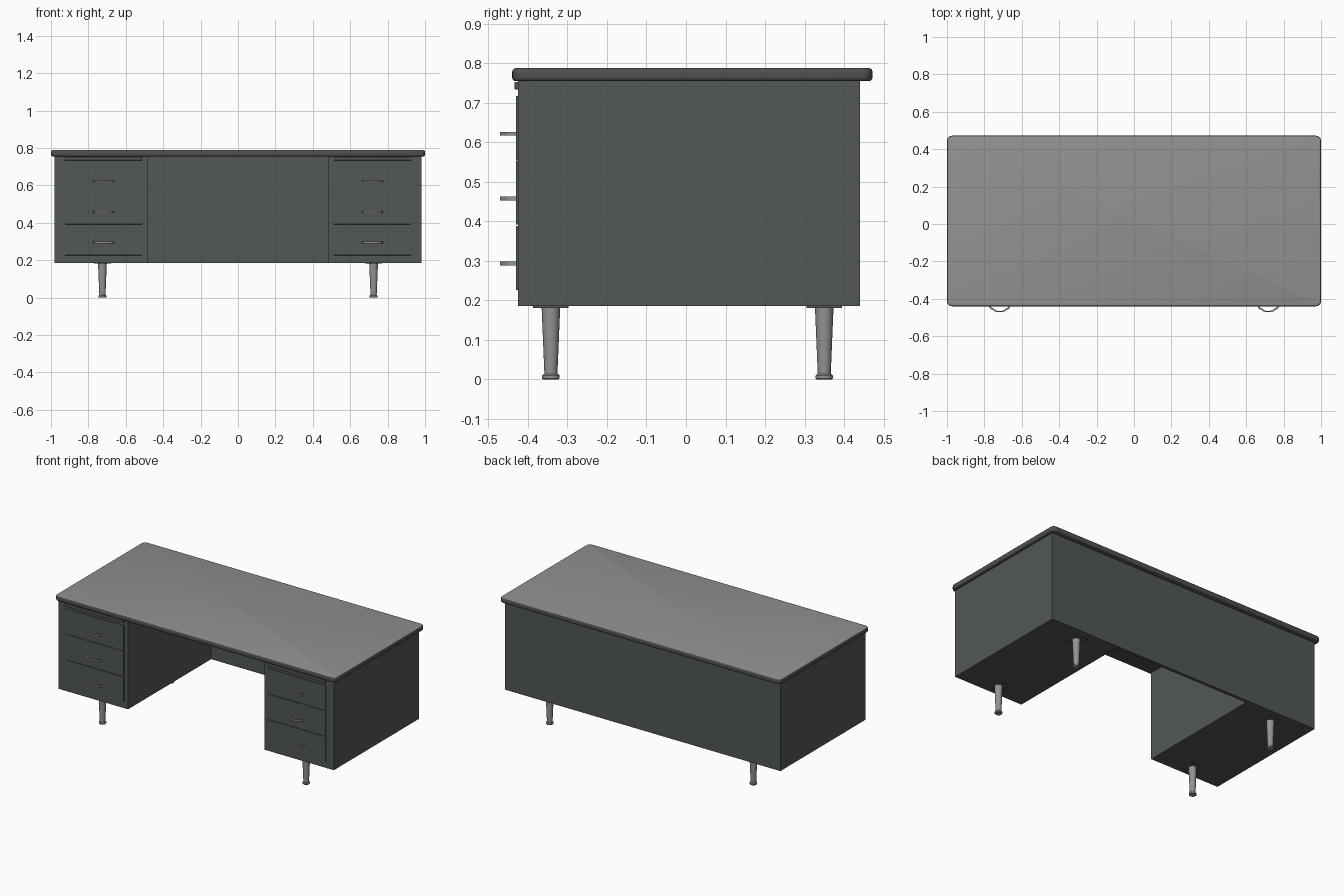
import bpy, bmesh, math
from mathutils import Vector

if "Cube" in bpy.data.objects:
    bpy.data.objects.remove(bpy.data.objects["Cube"], do_unlink=True)


def material(name, rgb):
    m = bpy.data.materials.new(name)
    m.use_nodes = True
    m.diffuse_color = (*rgb, 1)
    m.node_tree.nodes["Principled BSDF"].inputs["Base Color"].default_value = (*rgb, 1)
    return m


STEEL = material("dark painted steel", (0.085, 0.095, 0.097))
EDGE = material("dark rubber edge", (0.075, 0.08, 0.082))
TOP = material("grey linoleum", (0.29, 0.28, 0.285))
METAL = material("brushed metal", (0.30, 0.29, 0.285))


def finish(name, bm, *mats, smooth=False):
    bmesh.ops.recalc_face_normals(bm, faces=bm.faces)
    mesh = bpy.data.meshes.new(name)
    bm.to_mesh(mesh)
    bm.free()
    ob = bpy.data.objects.new(name, mesh)
    bpy.context.collection.objects.link(ob)
    for m in mats:
        mesh.materials.append(m)
    if smooth:
        bpy.ops.object.select_all(action="DESELECT")
        ob.select_set(True)
        bpy.context.view_layer.objects.active = ob
        bpy.ops.object.shade_smooth_by_angle(angle=math.radians(35))
    return ob


def box_mesh(lo, hi):
    bm = bmesh.new()
    bmesh.ops.create_cube(bm, size=1)
    lo, hi = Vector(lo), Vector(hi)
    for v in bm.verts:
        v.co = (lo + hi) / 2 + v.co * (hi - lo)
    return bm


def box(name, lo, hi, mat, bevel=0):
    bm = box_mesh(lo, hi)
    if bevel:
        bmesh.ops.bevel(bm, geom=bm.edges[:], offset=bevel, segments=2,
                        profile=0.5, affect="EDGES")
    return finish(name, bm, mat)


def lathe(name, profile, x, y, mat, sides=24):
    bm = bmesh.new()
    rings = [[bm.verts.new((x + r * math.cos(a), y + r * math.sin(a), z))
              for a in (math.tau * i / sides for i in range(sides))]
             for r, z in profile]
    for a, b in zip(rings, rings[1:]):
        for i in range(sides):
            j = (i + 1) % sides
            bm.faces.new((a[i], a[j], b[j], b[i]))
    bm.faces.new(rings[0])
    bm.faces.new(rings[-1])
    return finish(name, bm, mat, smooth=True)


def handle(name, x, z):
    # flat strip: swept arc path with an inner outline, extruded upward
    half = [(0.056, -0.425), (0.056, -0.444), (0.050, -0.454),
            (0.036, -0.460), (0.026, -0.468), (0.014, -0.471)]
    outer = half + [(-px, py) for px, py in reversed(half)]
    inner = [(px * 0.87, py + (0.007 if py < -0.43 else 0)) for px, py in outer]
    bm = bmesh.new()
    faces = []
    a, b = ([bm.verts.new((x + px, py, z - 0.005)) for px, py in ring]
            for ring in (outer, inner))
    for i in range(len(a) - 1):
        faces.append(bm.faces.new((a[i], a[i + 1], b[i + 1], b[i])))
    out = bmesh.ops.extrude_face_region(bm, geom=faces)
    for v in out["geom"]:
        if isinstance(v, bmesh.types.BMVert):
            v.co.z += 0.010
    finish(name, bm, METAL, smooth=True)


# Desk top: rounded corners, rolled dark edge, grey upper surface
bm = box_mesh((-1, -0.44, 0.755), (1, 0.472, 0.788))
upright = [e for e in bm.edges if abs(e.verts[0].co.z - e.verts[1].co.z) > 0.01]
bmesh.ops.bevel(bm, geom=upright, offset=0.028, segments=6, profile=0.5, affect="EDGES")
rim = [e for e in bm.edges if abs(e.verts[0].co.z - e.verts[1].co.z) < 0.001]
bmesh.ops.bevel(bm, geom=rim, offset=0.009, segments=3, profile=0.5, affect="EDGES")
for f in bm.faces:
    f.material_index = int(f.normal.z > 0.9)
finish("desk_top", bm, EDGE, TOP, smooth=True)

# Back panel spanning the knee space
box("back_panel", (-0.98, 0.42, 0.186), (0.98, 0.44, 0.756), STEEL)

for side, s in (("left", 1), ("right", -1)):
    def span(x0, x1):
        return sorted((s * x0, s * x1))

    # Pedestal cabinet
    x0, x1 = span(0.485, 0.98)
    box(side + "_pedestal", (x0, -0.425, 0.186), (x1, 0.421, 0.756), STEEL)

    # Pull-out writing shelf above the drawers
    x0, x1 = span(0.512, 0.925)
    box(side + "_writing_shelf", (x0, -0.434, 0.734), (x1, -0.42, 0.753), STEEL, 0.002)

    # Drawers with handles
    for i, low in enumerate((0.226, 0.392, 0.556)):
        box(f"{side}_drawer_{i + 1}", (x0, -0.431, low),
            (x1, -0.42, low + 0.162), STEEL, 0.002)
        handle(f"{side}_handle_{i + 1}", s * 0.718, 0.294 + i * 0.164)

    # Tapered legs with mounting plates
    for end, y in (("front", -0.342), ("back", 0.35)):
        x = s * 0.725
        box(f"{side}_{end}_leg_plate", (x - 0.045, y - 0.045, 0.181),
            (x + 0.045, y + 0.045, 0.187), STEEL)
        lathe(f"{side}_{end}_leg",
              [(0.019, 0), (0.022, 0.003), (0.022, 0.010), (0.019, 0.013),
               (0.0165, 0.014), (0.0235, 0.183)], x, y, METAL)
